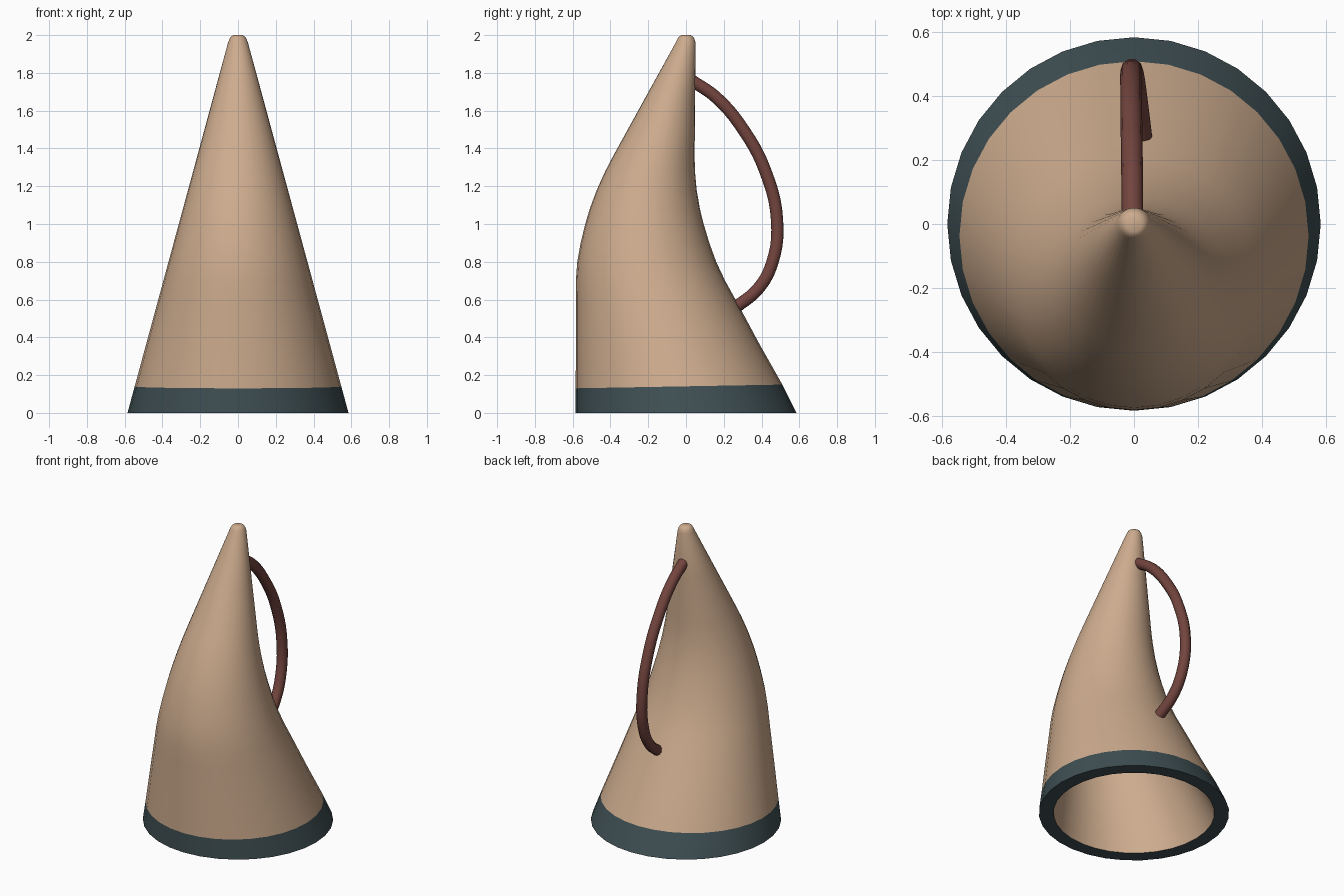
import bpy, bmesh, math

if "Cube" in bpy.data.objects:
    bpy.data.objects.remove(bpy.data.objects["Cube"])

SIDES = 32


def material(name, rgb):
    m = bpy.data.materials.new(name)
    m.diffuse_color = (*rgb, 1)
    m.use_nodes = True
    m.node_tree.nodes["Principled BSDF"].inputs["Base Color"].default_value = m.diffuse_color
    return m


tan = material("warm tan", (0.61, 0.41, 0.27))
slate = material("dark slate", (0.050, 0.079, 0.088))
leather = material("red brown leather", (0.17, 0.058, 0.048))

# Bowed centre line of the horn: (z, y offset)
AXIS = [(0, 0), (0.14, -0.037), (0.36, -0.096), (0.6, -0.16), (0.7, -0.188), (0.8, -0.208),
        (0.9, -0.217), (1.0, -0.22), (1.08, -0.218), (1.18, -0.208), (1.28, -0.19),
        (1.36, -0.17), (1.66, -0.086), (1.96, -0.002)]


def radius(z):
    return 0.585 - 0.535 * z / 1.97


def ring(bm, z, y, r, tilt=0.0):
    pts = []
    for i in range(SIDES):
        a = 2 * math.pi * i / SIDES
        dy = r * math.cos(a)
        pts.append(bm.verts.new((r * math.sin(a), y + dy, z + tilt * dy)))
    return pts


# Horn: hollow tapering shell, from inner tip down to the mouth and up outside
bm = bmesh.new()
rings = []
for z, y in reversed(AXIS[:-1]):
    if radius(z) > 0.1:
        rings.append(ring(bm, z, y, radius(z) - 0.09))
for z, y in AXIS:
    rings.append(ring(bm, z, y, radius(z), 0.018 if z == 0.14 else 0))
mouth = len(AXIS) - 1                      # first outer ring
mouth = len(rings) - len(AXIS)
for z, r in ((1.98, 0.045), (1.993, 0.037), (2.0, 0.024)):   # rounded tip
    rings.append(ring(bm, z, 0, r))
for k in range(len(rings) - 1):
    a, b = rings[k], rings[k + 1]
    for i in range(SIDES):
        j = (i + 1) % SIDES
        f = bm.faces.new((a[i], a[j], b[j], b[i]))
        # lip underside and outer band are slate
        f.material_index = 1 if k in (mouth - 1, mouth) else 0
bm.faces.new(rings[0])
bm.faces.new(rings[-1])
bmesh.ops.recalc_face_normals(bm, faces=bm.faces)
me = bpy.data.meshes.new("horn")
bm.to_mesh(me)
bm.free()
me.materials.append(tan)
me.materials.append(slate)
horn = bpy.data.objects.new("horn", me)
bpy.context.collection.objects.link(horn)
bpy.context.view_layer.objects.active = horn
horn.select_set(True)
bpy.ops.object.shade_smooth_by_angle(angle=math.radians(35))

# Strap: round cord from near the tip to the lower back
PATH = [(-0.005, 0.03, 1.76), (-0.006, 0.16, 1.67), (-0.008, 0.31, 1.49), (-0.009, 0.42, 1.28),
        (-0.008, 0.482, 1.02), (0.0, 0.455, 0.79), (0.01, 0.38, 0.655), (0.024, 0.265, 0.56)]
cu = bpy.data.curves.new("strap", "CURVE")
cu.dimensions = "3D"
cu.bevel_depth = 0.034
cu.bevel_resolution = 3
cu.resolution_u = 5
cu.use_fill_caps = True
sp = cu.splines.new("BEZIER")
sp.bezier_points.add(len(PATH) - 1)
for p, co in zip(sp.bezier_points, PATH):
    p.co = co
    p.handle_left_type = p.handle_right_type = "AUTO"
sp.use_smooth = True
cu.materials.append(leather)
strap = bpy.data.objects.new("strap", cu)
bpy.context.collection.objects.link(strap)
